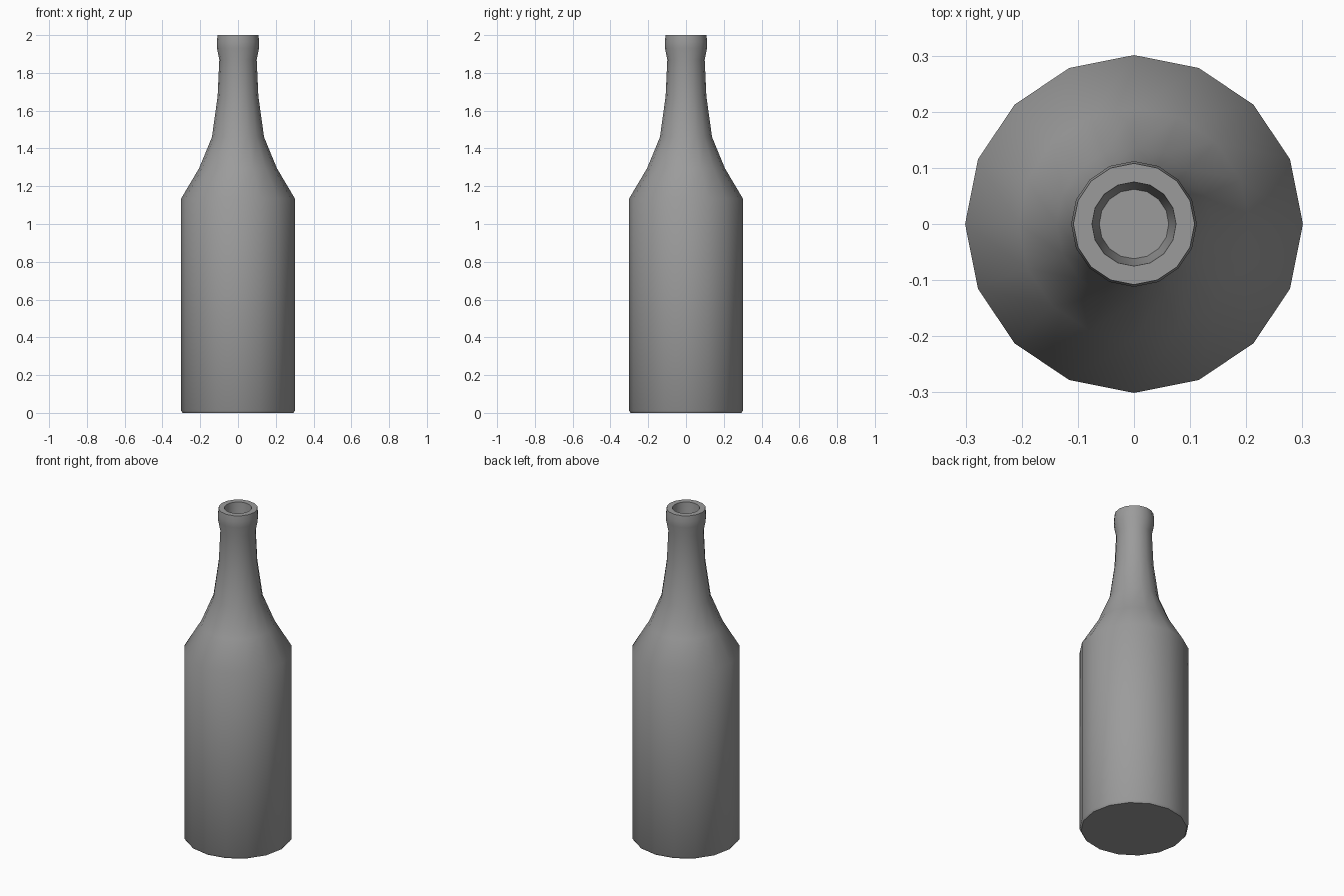
import bpy, bmesh, math

cube = bpy.data.objects.get("Cube")
if cube:
    bpy.data.objects.remove(cube, do_unlink=True)

SIDES = 16

# Plain grey material
grey = bpy.data.materials.new("bottle_grey")
grey.use_nodes = True
colour = (0.33, 0.33, 0.33, 1)
grey.diffuse_color = colour
grey.node_tree.nodes["Principled BSDF"].inputs["Base Color"].default_value = colour

# Radius and height, from the base up the outside and down into the mouth
profile = [
    (0.293, 0.0), (0.301, 0.012),                  # base edge
    (0.301, 1.135), (0.206, 1.295), (0.138, 1.46),  # body and shoulder
    (0.108, 1.675), (0.099, 1.87),                 # neck
    (0.111, 1.93), (0.112, 1.965), (0.108, 2.0),   # lip
    (0.075, 2.0), (0.072, 1.95), (0.062, 1.87),    # mouth
]


def lathe(name, points, material):
    """Turn a profile about z and close both ends."""
    bm = bmesh.new()
    rings = []
    for radius, z in points:
        rings.append([bm.verts.new((radius * math.cos(math.tau * i / SIDES),
                                    radius * math.sin(math.tau * i / SIDES), z))
                      for i in range(SIDES)])
    for low, high in zip(rings, rings[1:]):
        for i in range(SIDES):
            j = (i + 1) % SIDES
            bm.faces.new((low[i], low[j], high[j], high[i]))
    bm.faces.new(rings[0][::-1])
    bm.faces.new(rings[-1])
    mesh = bpy.data.meshes.new(name)
    bm.to_mesh(mesh)
    bm.free()
    mesh.materials.append(material)
    obj = bpy.data.objects.new(name, mesh)
    bpy.context.collection.objects.link(obj)
    return obj


bottle = lathe("bottle", profile, grey)

# Smooth shading with sharp rim and base
bpy.ops.object.select_all(action="DESELECT")
bottle.select_set(True)
bpy.context.view_layer.objects.active = bottle
bpy.ops.object.shade_smooth_by_angle(angle=math.radians(40))
